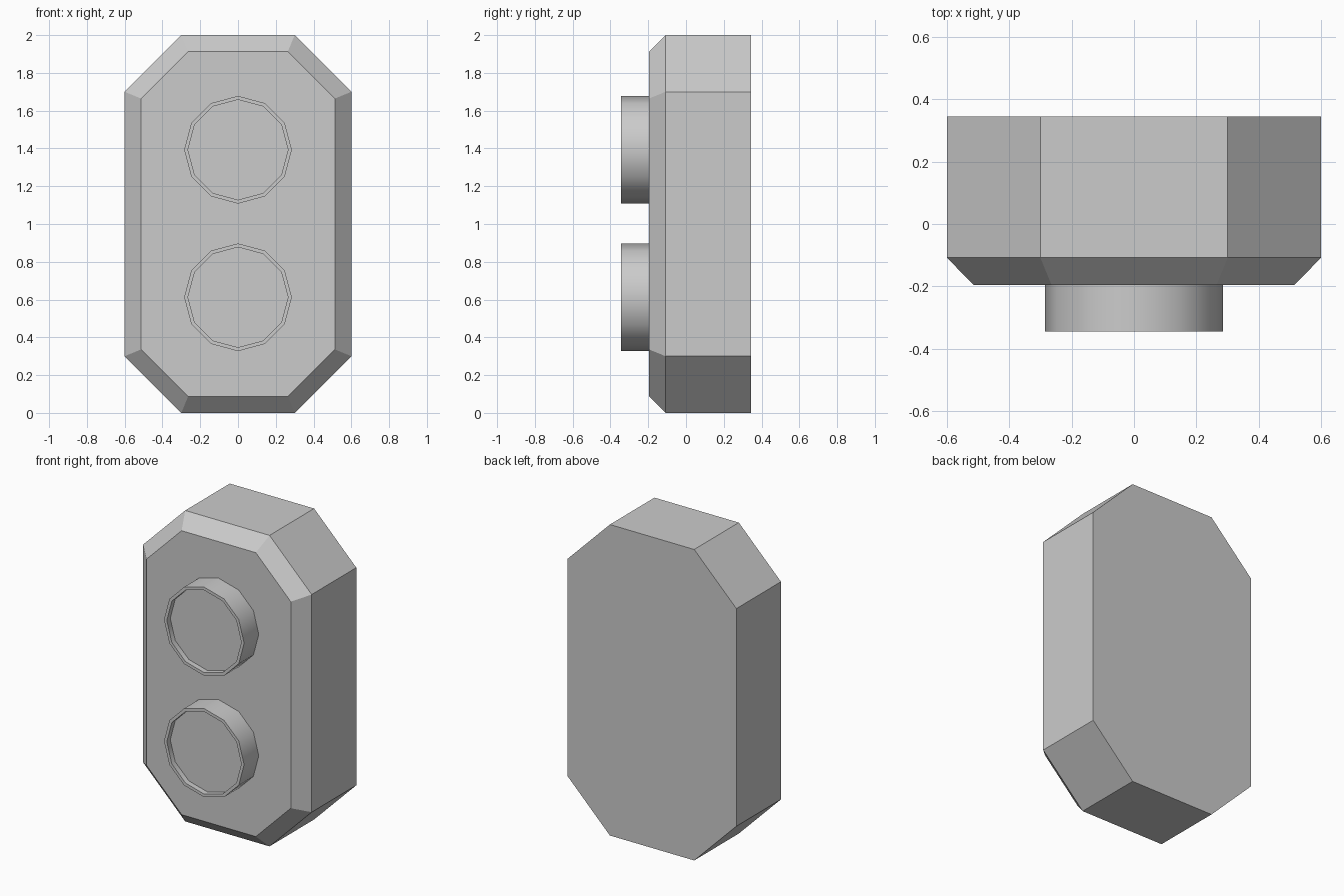
import bpy, bmesh, math

if "Cube" in bpy.data.objects:
    bpy.data.objects.remove(bpy.data.objects["Cube"])


def loft(name, rings):
    # Skin equal-length point rings and cap both ends
    bm = bmesh.new()
    loops = [[bm.verts.new(p) for p in ring] for ring in rings]
    n = len(loops[0])
    for a, b in zip(loops, loops[1:]):
        for i in range(n):
            j = (i + 1) % n
            bm.faces.new((a[i], a[j], b[j], b[i]))
    bm.faces.new(loops[0])
    bm.faces.new(loops[-1])
    bmesh.ops.recalc_face_normals(bm, faces=bm.faces)
    mesh = bpy.data.meshes.new(name)
    bm.to_mesh(mesh)
    bm.free()
    obj = bpy.data.objects.new(name, mesh)
    bpy.context.collection.objects.link(obj)
    return obj


def octagon(y, inset):
    # Corner-cut rectangle, inset evenly along every side
    w, h = 0.6 - inset, 1.0 - inset
    c = 0.3 - inset * (1 - math.tan(math.radians(22.5)))
    pts = [(w, h - c), (w - c, h), (c - w, h), (-w, h - c),
           (-w, c - h), (c - w, -h), (w - c, -h), (w, c - h)]
    return [(x, y, 1 + z) for x, z in pts]


def circle(y, r, zc, n=12):
    return [(r * math.cos(math.tau * i / n), y, zc + r * math.sin(math.tau * i / n))
            for i in range(n)]


# Housing: cut-corner block with a bevelled front edge
loft("housing", [octagon(0.345, 0), octagon(-0.108, 0), octagon(-0.196, 0.087)])

# Two round lamps, each with a thin rim around a shallow recess
for name, zc in (("upper_lamp", 1.393), ("lower_lamp", 0.612)):
    lamp = loft(name, [circle(-0.19, 0.285, zc), circle(-0.345, 0.285, zc),
                       circle(-0.345, 0.265, zc), circle(-0.31, 0.265, zc)])
    bpy.ops.object.select_all(action='DESELECT')
    lamp.select_set(True)
    bpy.context.view_layer.objects.active = lamp
    bpy.ops.object.shade_smooth_by_angle(angle=math.radians(40))
